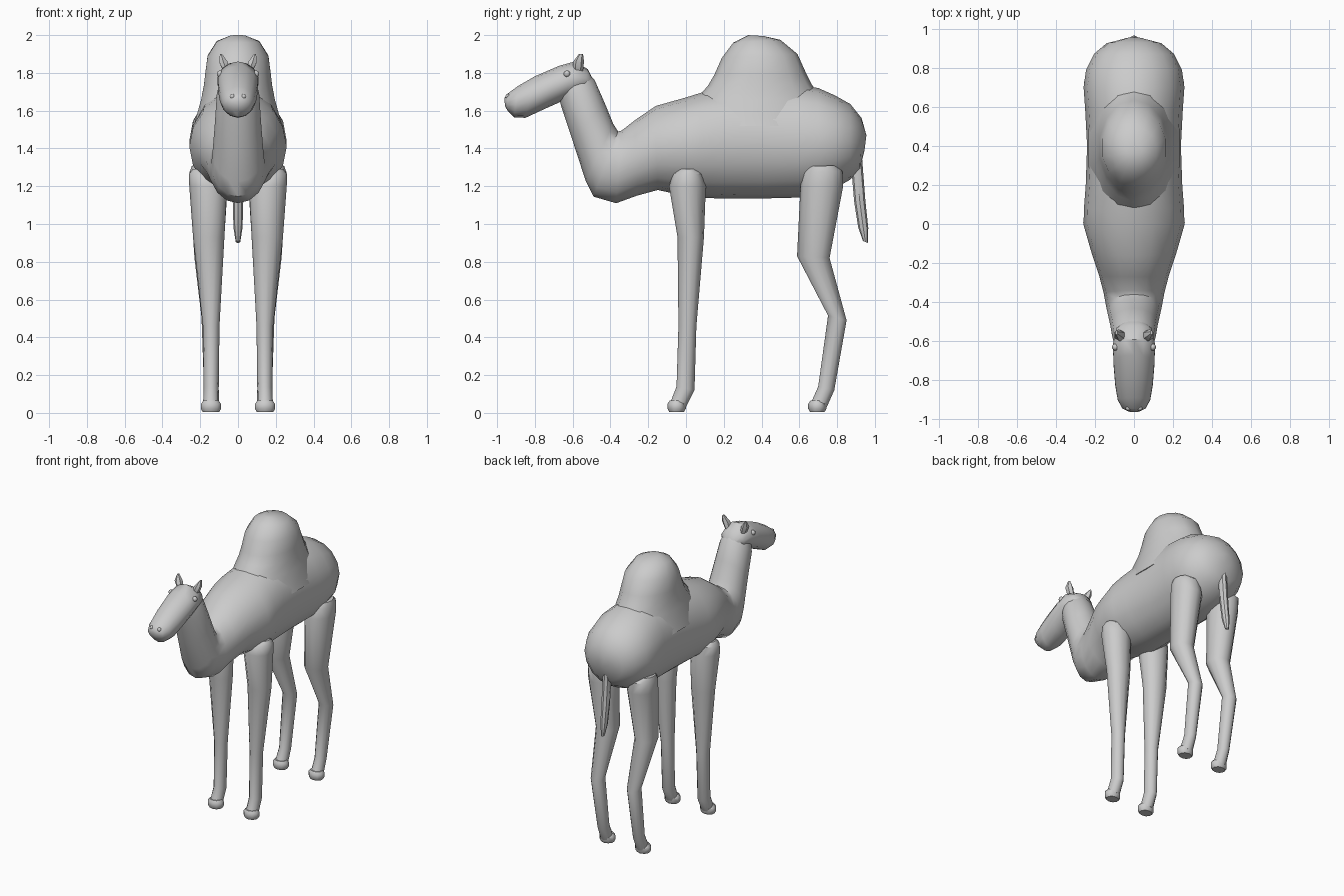
import bpy, bmesh, math


def loft(name, rings, sides=12, mirror=False):
    """Skin elliptical rings: (y1, z1, y2, z2, half_width[, centre_x])."""
    bm = bmesh.new()
    loops = []
    for r in rings:
        y1, z1, y2, z2, w = r[:5]
        cx = r[5] if len(r) > 5 else 0
        loop = []
        for i in range(sides):
            a = 2 * math.pi * i / sides
            c, s = math.cos(a), math.sin(a)
            loop.append(bm.verts.new((cx + w * s,
                                      (y1 + y2) / 2 + c * (y1 - y2) / 2,
                                      (z1 + z2) / 2 + c * (z1 - z2) / 2)))
        loops.append(loop)
    for a, b in zip(loops, loops[1:]):
        for i in range(sides):
            j = (i + 1) % sides
            bm.faces.new((a[i], a[j], b[j], b[i]))
    bm.faces.new(loops[0])
    bm.faces.new(loops[-1])
    bmesh.ops.recalc_face_normals(bm, faces=bm.faces)
    me = bpy.data.meshes.new(name)
    bm.to_mesh(me)
    bm.free()
    ob = bpy.data.objects.new(name, me)
    bpy.context.collection.objects.link(ob)
    finish(ob, mirror)
    return ob


def finish(ob, mirror=False):
    bpy.ops.object.select_all(action='DESELECT')
    ob.select_set(True)
    bpy.context.view_layer.objects.active = ob
    bpy.ops.object.shade_smooth_by_angle(angle=math.radians(40))
    if mirror:
        ob.modifiers.new("Mirror", 'MIRROR').use_axis[0] = True


# Trunk, chest and neck in one skin, from rump to nape
loft("body_and_neck", [
    (0.955, 1.47, 0.945, 1.39, 0.04),
    (0.93, 1.56, 0.92, 1.29, 0.14),
    (0.87, 1.635, 0.87, 1.235, 0.205),
    (0.79, 1.68, 0.79, 1.19, 0.245),
    (0.70, 1.72, 0.70, 1.155, 0.258),
    (0.58, 1.74, 0.60, 1.14, 0.25),
    (0.40, 1.74, 0.40, 1.135, 0.24),
    (0.20, 1.72, 0.20, 1.135, 0.247),
    (0.08, 1.695, 0.08, 1.138, 0.256),
    (0.00, 1.67, -0.01, 1.15, 0.258),
    (-0.16, 1.625, -0.15, 1.18, 0.215),
    (-0.27, 1.55, -0.26, 1.15, 0.178),
    (-0.34, 1.495, -0.37, 1.11, 0.155),
    (-0.36, 1.49, -0.49, 1.145, 0.142),
    (-0.385, 1.53, -0.53, 1.225, 0.135),
    (-0.43, 1.64, -0.60, 1.44, 0.122),
    (-0.485, 1.765, -0.66, 1.62, 0.112),
    (-0.52, 1.80, -0.68, 1.70, 0.09),
], 16)

# Hump, stacked upward
loft("hump", [
    (-0.02, 1.52, 0.80, 1.52, 0.24),
    (0.05, 1.66, 0.72, 1.66, 0.20),
    (0.115, 1.73, 0.665, 1.74, 0.185),
    (0.15, 1.79, 0.635, 1.80, 0.178),
    (0.19, 1.88, 0.59, 1.90, 0.165),
    (0.25, 1.96, 0.50, 1.975, 0.115),
    (0.33, 2.00, 0.41, 1.995, 0.04),
], 14)

# Head, from back of skull to lips
loft("head", [
    (-0.495, 1.77, -0.51, 1.72, 0.05),
    (-0.52, 1.82, -0.55, 1.695, 0.092),
    (-0.59, 1.86, -0.645, 1.655, 0.11),
    (-0.67, 1.838, -0.74, 1.613, 0.108),
    (-0.80, 1.782, -0.85, 1.562, 0.098),
    (-0.89, 1.73, -0.91, 1.565, 0.085),
    (-0.945, 1.69, -0.945, 1.60, 0.06),
    (-0.962, 1.665, -0.958, 1.625, 0.025),
], 14)

# Front legs
loft("front_leg", [
    (-0.035, 1.29, 0.055, 1.29, 0.05, 0.19),
    (-0.07, 1.265, 0.09, 1.265, 0.088, 0.172),
    (-0.09, 1.20, 0.105, 1.20, 0.10, 0.158),
    (-0.045, 0.93, 0.095, 0.93, 0.083, 0.155),
    (-0.04, 0.46, 0.055, 0.46, 0.044, 0.142),
    (-0.05, 0.14, 0.045, 0.12, 0.04, 0.142),
    (-0.085, 0.05, 0.0, 0.03, 0.042, 0.143),
], mirror=True)

# Hind legs
loft("hind_leg", [
    (0.65, 1.305, 0.79, 1.31, 0.055, 0.19),
    (0.617, 1.27, 0.828, 1.28, 0.088, 0.168),
    (0.606, 1.20, 0.832, 1.20, 0.10, 0.155),
    (0.588, 0.83, 0.76, 0.82, 0.076, 0.155),
    (0.752, 0.515, 0.85, 0.49, 0.048, 0.145),
    (0.70, 0.14, 0.785, 0.12, 0.038, 0.142),
    (0.66, 0.05, 0.745, 0.03, 0.042, 0.143),
], mirror=True)

# Feet: flat rounded pads
for name, y in (("front_foot", -0.048), ("hind_foot", 0.697)):
    loft(name, [(y - 0.038, 0.065, y + 0.03, 0.065, 0.042, 0.143),
                (y - 0.05, 0.048, y + 0.047, 0.048, 0.056, 0.143),
                (y - 0.05, 0.022, y + 0.047, 0.022, 0.056, 0.143),
                (y - 0.04, 0.004, y + 0.036, 0.004, 0.046, 0.143)], 10, True)

# Tail with tufted tip
loft("tail", [
    (0.865, 1.45, 0.925, 1.45, 0.022),
    (0.875, 1.30, 0.936, 1.30, 0.028),
    (0.89, 1.12, 0.95, 1.12, 0.028),
    (0.912, 0.98, 0.965, 0.98, 0.024),
    (0.937, 0.91, 0.963, 0.90, 0.012),
], 8)

# Ears
loft("ear", [
    (-0.60, 1.82, -0.545, 1.81, 0.022, 0.062),
    (-0.597, 1.86, -0.54, 1.86, 0.026, 0.078),
    (-0.567, 1.90, -0.545, 1.90, 0.006, 0.09),
], 6, True)

# Eyes and nostrils
for name, loc, rad in (("eye", (0.095, -0.63, 1.795), 0.018),
                       ("nostril", (0.03, -0.942, 1.675), 0.014)):
    bpy.ops.mesh.primitive_uv_sphere_add(segments=10, ring_count=6, radius=rad)
    ob = bpy.context.object
    ob.name = name
    for v in ob.data.vertices:
        v.co.x += loc[0]
        v.co.y += loc[1]
        v.co.z += loc[2]
    finish(ob, True)
